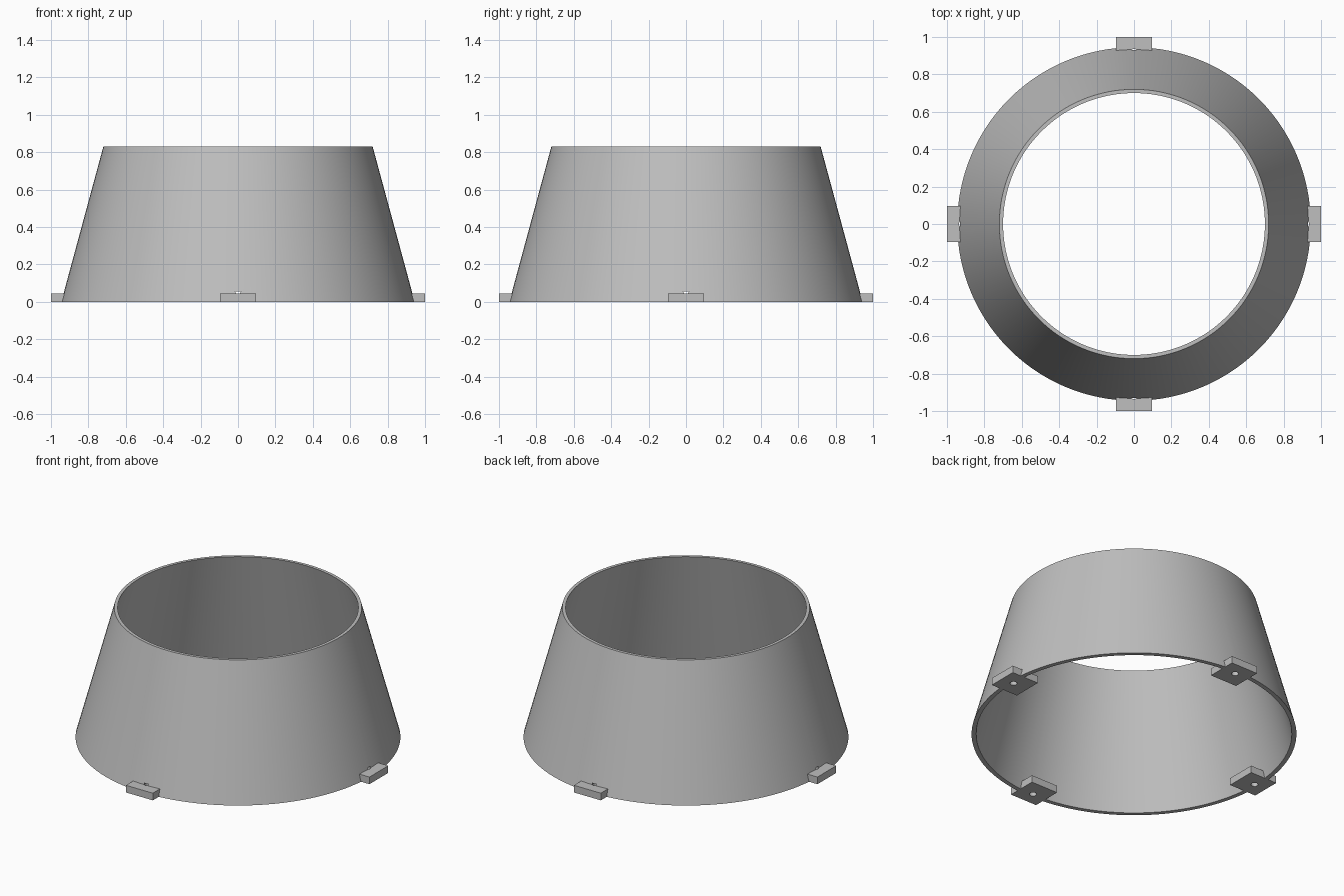
import bpy, bmesh, math
from mathutils import Matrix

cube = bpy.data.objects.get("Cube")
if cube:
    bpy.data.objects.remove(cube, do_unlink=True)

SEGMENTS = 128
TAB_WIDTH, TAB_HEIGHT, TAB_INNER, TAB_OUTER = 0.19, 0.046, 0.81, 1.0
HOLE_AT, HOLE_RADIUS = 0.915, 0.021

gray = bpy.data.materials.new("plain gray")
gray.use_nodes = True
gray.diffuse_color = (0.52, 0.52, 0.52, 1)
gray.node_tree.nodes["Principled BSDF"].inputs["Base Color"].default_value = (0.52, 0.52, 0.52, 1)


def make_object(name, bm):
    bmesh.ops.recalc_face_normals(bm, faces=bm.faces)
    mesh = bpy.data.meshes.new(name)
    bm.to_mesh(mesh)
    bm.free()
    mesh.materials.append(gray)
    obj = bpy.data.objects.new(name, mesh)
    bpy.context.collection.objects.link(obj)
    return obj


def lathe(profile):
    """Closed (radius, height) profile turned around z."""
    bm = bmesh.new()
    rings = [[bm.verts.new((r * math.cos(a), r * math.sin(a), z))
              for a in (math.tau * i / SEGMENTS for i in range(SEGMENTS))]
             for r, z in profile]
    for k, lower in enumerate(rings):
        upper = rings[(k + 1) % len(rings)]
        for i in range(SEGMENTS):
            j = (i + 1) % SEGMENTS
            bm.faces.new((lower[i], lower[j], upper[j], upper[i]))
    return bm


# Hollow tapered wall, open at both ends
wall = make_object("tapered_wall", lathe([(0.945, 0), (0.72, 0.83), (0.7, 0.83), (0.918, 0)]))

# Screw hole cutter, one cylinder per tab
bm = bmesh.new()
for k in range(4):
    place = Matrix.Rotation(k * math.pi / 2, 4, "Z") @ Matrix.Translation((HOLE_AT, 0, 0))
    bmesh.ops.create_cone(bm, cap_ends=True, segments=24, radius1=HOLE_RADIUS,
                          radius2=HOLE_RADIUS, depth=0.11, matrix=place)
cutter = make_object("screw_hole_cutter", bm)
cutter.hide_render = True
cutter.hide_viewport = True


def drill(obj):
    cut = obj.modifiers.new("screw holes", "BOOLEAN")
    cut.operation = "DIFFERENCE"
    cut.solver = "EXACT"
    cut.object = cutter


# Four mounting tabs through the foot of the wall
for k, side in enumerate(("left", "back", "right", "front")):
    bm = bmesh.new()
    place = (Matrix.Rotation(k * math.pi / 2, 4, "Z")
             @ Matrix.Translation(((TAB_INNER + TAB_OUTER) / 2, 0, TAB_HEIGHT / 2))
             @ Matrix.Diagonal((TAB_OUTER - TAB_INNER, TAB_WIDTH, TAB_HEIGHT, 1)))
    bmesh.ops.create_cube(bm, size=1, matrix=place)
    drill(make_object(side + "_mounting_tab", bm))
drill(wall)

# Smooth the round wall but keep its rims sharp
bpy.ops.object.select_all(action="DESELECT")
wall.select_set(True)
bpy.context.view_layer.objects.active = wall
bpy.ops.object.shade_smooth_by_angle(angle=math.radians(30))
